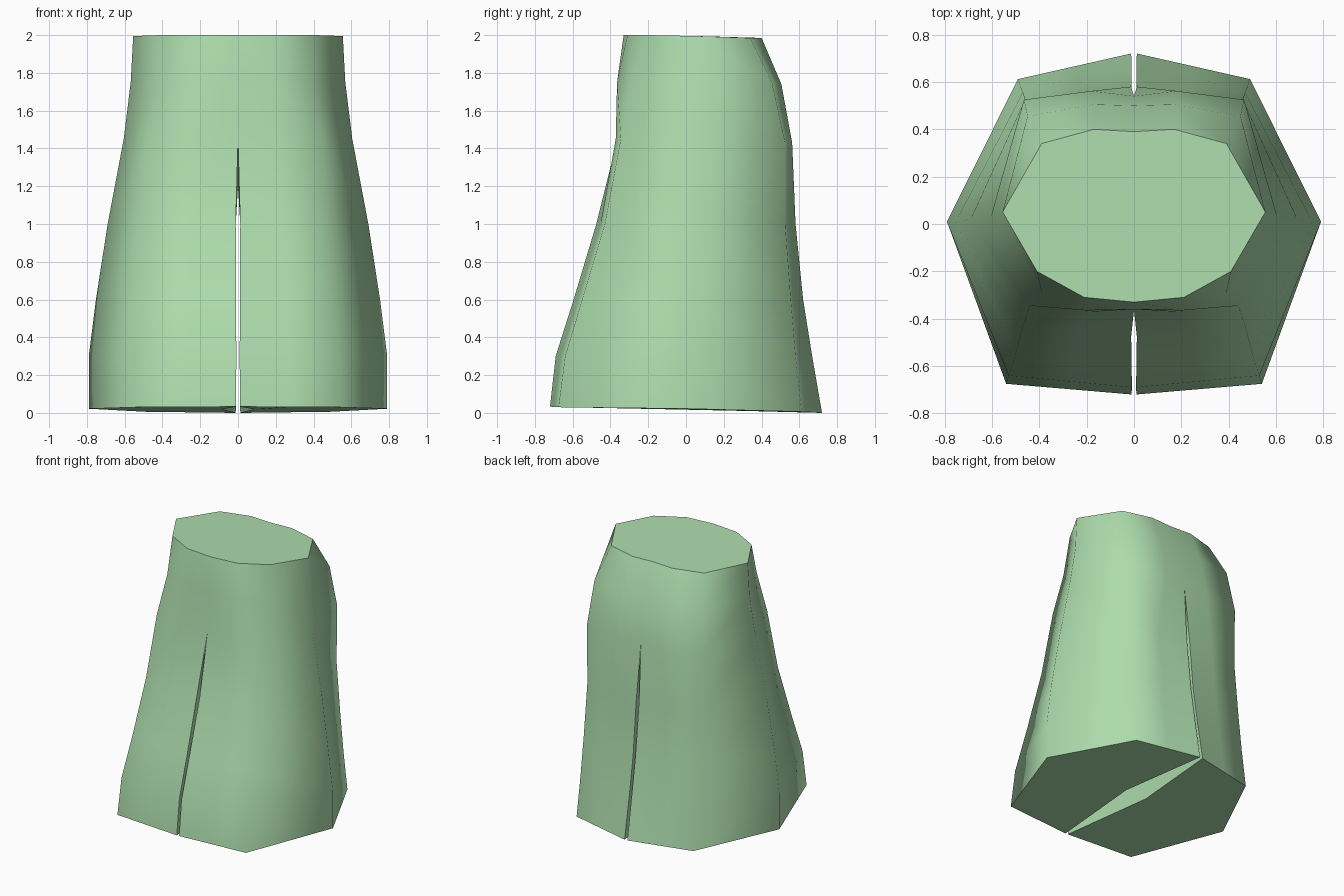
import bpy, bmesh

if "Cube" in bpy.data.objects:
    bpy.data.objects.remove(bpy.data.objects["Cube"])

green = bpy.data.materials.new("soft green")
green.diffuse_color = (0.42, 0.72, 0.42, 1)
green.use_nodes = True
green.node_tree.nodes["Principled BSDF"].inputs["Base Color"].default_value = green.diffuse_color

# Half sections, top to bottom; each runs front centre -> outer side -> back centre (x, y, z)
torso = [
    [(0, -.33, 2), (.21, -.31, 2), (.41, -.20, 2), (.555, .05, 1.995),
     (.39, .34, 1.985), (.17, .40, 1.985), (0, .39, 1.985)],
    [(0, -.36, 1.75), (.20, -.365, 1.75), (.39, -.29, 1.75), (.568, .05, 1.75),
     (.45, .455, 1.75), (.17, .505, 1.74), (0, .50, 1.74)],
    [(0, -.363, 1.45), (.20, -.372, 1.45), (.44, -.345, 1.45), (.605, .03, 1.45),
     (.465, .525, 1.43), (.18, .562, 1.43), (0, .54, 1.43)],
]
# Leg levels: front inner, front corner, outer, back corner, back inner, inner middle
legs = [
    [(.012, -.475, 1.0), (.47, -.43, 1.0), (.69, .02, 1.0),
     (.46, .525, 1.0), (.012, .58, 1.0), (.015, .05, 1.0)],
    [(.010, -.595, .6), (.50, -.55, .6), (.752, .01, .6),
     (.47, .555, .6), (.010, .62, .6), (.03, .03, .6)],
    [(.009, -.69, .3), (.53, -.64, .3), (.79, .01, .3),
     (.48, .58, .3), (.010, .668, .3), (.06, .02, .3)],
    [(.010, -.72, .033), (.54, -.675, .03), (.79, .01, .022),
     (.49, .612, .006), (.012, .72, 0), (.09, .02, .018)],
]


def mid(a, b):
    return tuple((p + q) / 2 for p, q in zip(a, b))


bm = bmesh.new()
rows = [[bm.verts.new(p) for p in ring] for ring in torso]
crotch = bm.verts.new((0, .08, 1.2))
inner = [crotch]
for fi, fc, o, bc, bi, im in legs:
    ring = [fi, mid(fi, fc), fc, o, bc, mid(bc, bi), bi]
    rows.append([bm.verts.new(p) for p in ring])
    inner.append(bm.verts.new(im))

# Outer skin
for a, b in zip(rows, rows[1:]):
    for i in range(6):
        bm.faces.new((a[i], b[i], b[i + 1], a[i + 1]))
# Inner thigh walls
for k in range(len(legs)):
    a, b = rows[k + 2], rows[k + 3]
    bm.faces.new((a[0], inner[k], inner[k + 1], b[0]))
    bm.faces.new((inner[k], a[6], b[6], inner[k + 1]))
for f in bm.faces:
    f.smooth = True
# Waist and hem caps
caps = [bm.faces.new(rows[0]), bm.faces.new(rows[-1][::-1] + [inner[-1]])]
bmesh.ops.recalc_face_normals(bm, faces=bm.faces)
if caps[0].normal.z < 0:
    bmesh.ops.reverse_faces(bm, faces=bm.faces)
# Crisp edges round the caps and along the slit
for f in caps:
    for e in f.edges:
        e.smooth = False
for a, b in zip(rows[2:], rows[3:]):
    for i in (0, 6):
        bm.edges.get((a[i], b[i])).smooth = False

mesh = bpy.data.meshes.new("trousers")
bm.to_mesh(mesh)
bm.free()
mesh.materials.append(green)
trousers = bpy.data.objects.new("trousers", mesh)
bpy.context.collection.objects.link(trousers)
mirror = trousers.modifiers.new("mirror", 'MIRROR')
mirror.use_axis[0] = True
mirror.merge_threshold = 0.002
